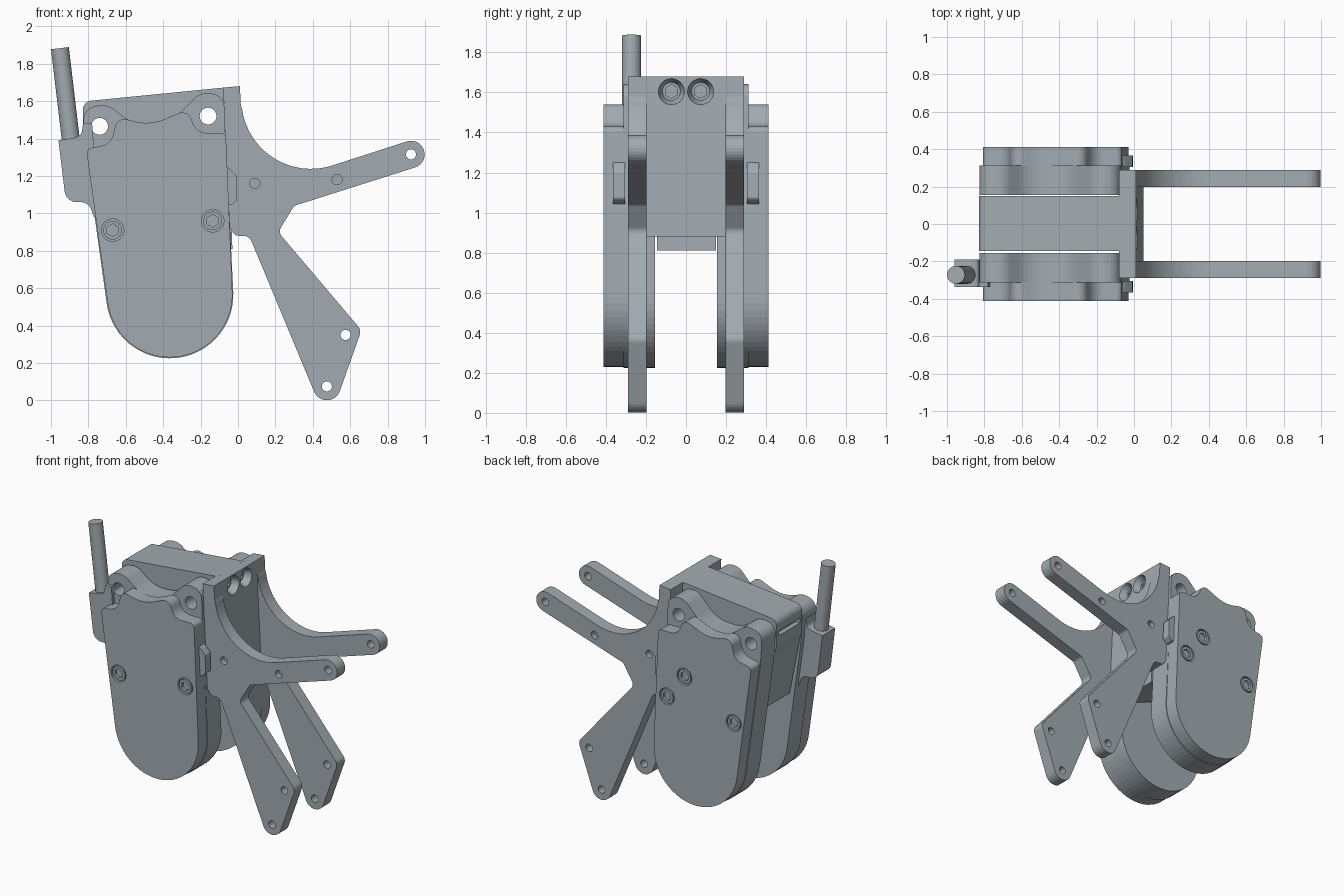
import bpy, bmesh
from math import cos, sin, radians, tan, pi
from mathutils import Vector, Matrix

old = bpy.data.objects.get("Cube")
if old:
    bpy.data.objects.remove(old, do_unlink=True)

grey = bpy.data.materials.new("blue grey")
grey.use_nodes = True
colour = (0.36, 0.41, 0.44, 1)
grey.diffuse_color = colour
grey.node_tree.nodes["Principled BSDF"].inputs["Base Color"].default_value = colour


def add(name, bm):
    bmesh.ops.recalc_face_normals(bm, faces=bm.faces)
    mesh = bpy.data.meshes.new(name)
    bm.to_mesh(mesh)
    bm.free()
    mesh.materials.append(grey)
    ob = bpy.data.objects.new(name, mesh)
    bpy.context.collection.objects.link(ob)
    return ob


def arc(cx, cz, r, a0, a1, n=14):
    angles = [radians(a0 + (a1 - a0) * i / n) for i in range(n + 1)]
    return [(cx + r * cos(a), cz + r * sin(a)) for a in angles]


def rounded(points, n=7):
    """Fillet every corner given as (x, z, radius); (x, z) stays sharp."""
    out = []
    for i, p in enumerate(points):
        c = Vector(p[:2])
        if len(p) == 2:
            out.append(c)
            continue
        u = Vector(points[i - 1][:2]) - c
        v = Vector(points[(i + 1) % len(points)][:2]) - c
        half = u.angle(v) / 2
        d = min(p[2] / tan(half), u.length * 0.48, v.length * 0.48)
        r = d * tan(half)
        u.normalize()
        v.normalize()
        centre = c + (u + v).normalized() * (r / sin(half))
        a, b = c + u * d - centre, c + v * d - centre
        for k in range(n + 1):
            t = k / n
            out.append(centre + a.lerp(b, t).normalized() * r)
    return out


def prism(name, points, y0, y1):
    """Extrude an x-z outline along y."""
    bm = bmesh.new()
    face = bm.faces.new([bm.verts.new((p[0], y0, p[1])) for p in rounded(points)])
    new = bmesh.ops.extrude_face_region(bm, geom=[face])["geom"]
    bmesh.ops.translate(bm, vec=(0, y1 - y0, 0),
                        verts=[v for v in new if isinstance(v, bmesh.types.BMVert)])
    return add(name, bm)


def rod(name, start, end, r, r2=None, sides=32):
    start, end = Vector(start), Vector(end)
    axis = end - start
    bm = bmesh.new()
    place = Matrix.Translation((start + end) / 2) @ axis.to_track_quat('Z', 'Y').to_matrix().to_4x4()
    bmesh.ops.create_cone(bm, cap_ends=True, segments=sides, radius1=r,
                          radius2=r if r2 is None else r2, depth=axis.length, matrix=place)
    return add(name, bm)


def box(name, lo, hi):
    return prism(name, [(lo[0], lo[2]), (hi[0], lo[2]), (hi[0], hi[2]), (lo[0], hi[2])], lo[1], hi[1])


def cut(ob, *cutters):
    for c in cutters:
        mod = ob.modifiers.new("cut", 'BOOLEAN')
        mod.operation, mod.solver, mod.object = 'DIFFERENCE', 'EXACT', c
        bpy.context.view_layer.objects.active = ob
        bpy.ops.object.modifier_apply(modifier=mod.name)
        bpy.data.objects.remove(c, do_unlink=True)


def drill(x, z, r, y0=-1, y1=1, sides=24):
    return rod("cutter", (x, y0, z), (x, y1, z), r, sides=sides)


EARS = [(-0.74, 1.465), (-0.16, 1.52)]
BOTTOM = arc(-0.365, 0.565, 0.335, 2.5, -172.3, 30)

cover_outline = [(-0.812, 1.345, 0.03), (-0.68, 1.37, 0.08), (-0.645, 1.515, 0.05),
                 (-0.47, 1.47, 0.3), (-0.27, 1.555, 0.05), (-0.22, 1.43, 0.08),
                 (-0.065, 1.43, 0.03)] + BOTTOM
housing_outline = [(-0.815, 1.33), (-0.83, 1.56, 0.09), (-0.7, 1.585, 0.1),
                   (-0.56, 1.475, 0.2), (-0.36, 1.485, 0.2), (-0.2, 1.65, 0.1),
                   (-0.075, 1.63, 0.08), (-0.068, 1.43)] + arc(-0.365, 0.565, 0.34, 2.5, -172.3, 30)
arm_outline = ([(-0.08, 1.672), (0.01, 1.68), (0.015, 1.58)]
               + arc(0.39, 1.61, 0.372, 188, 288, 20)
               + arc(0.925, 1.315, 0.073, 108, -72)
               + [(0.3, 1.04, 0.03), (0.215, 0.9, 0.04), (0.66, 0.375, 0.05)]
               + arc(0.475, 0.075, 0.074, -19, -157)
               + [(0.06, 0.88, 0.05), (-0.02, 0.88, 0.04), (-0.045, 0.93), (-0.05, 1.1)])

# Mirrored gearboxes, arm plates and latches
for s, side in ((-1, "right"), (1, "left")):
    housing = prism(side + "_gear_housing", housing_outline, s * 0.155, s * 0.312)
    cut(housing, *[drill(x, z, 0.045) for x, z in EARS])

    cover = prism(side + "_gear_cover", cover_outline, s * 0.312, s * 0.412)
    screws = [(-0.67, 0.91), (-0.135, 0.96)] + ([(-0.275, 1.14)] if s > 0 else [])
    for x, z in screws:
        cut(cover, drill(x, z, 0.06, s * 0.385, s * 0.5))
        screw = drill(x, z, 0.05, s * 0.38, s * 0.41)
        screw.name = side + "_cover_screw"
        cut(screw, drill(x, z, 0.034, s * 0.392, s * 0.5, 6))

    arms = prism(side + "_arm_plate", arm_outline, s * 0.198, s * 0.29)
    cut(arms, *[drill(x, z, 0.027) for x, z in ((0.925, 1.315), (0.575, 0.35), (0.475, 0.075))])
    cut(arms, *[drill(x, z, 0.027, s * 0.25, s * 0.5) for x, z in ((0.09, 1.16), (0.53, 1.18))])

    prism(side + "_latch", [(-0.07, 1.26), (-0.045, 1.24), (-0.008, 1.2, 0.02),
                            (-0.005, 1.07, 0.02), (-0.035, 1.045), (-0.07, 1.04)],
          s * 0.305, s * 0.365)

# Central body between the gearboxes
body = prism("centre_body", [(-0.83, 1.4), (-0.83, 1.598, 0.05), (-0.06, 1.674), (-0.03, 0.81),
                             (-0.12, 0.81), (-0.3, 0.88), (-0.73, 0.93), (-0.81, 1.34)], -0.145, 0.15)
cut(body, *[drill(x, z, 0.045) for x, z in EARS])
cut(body, box("cutter", (-0.9, -0.12, 1.475), (-0.795, 0.12, 1.51)))

# Front plate with two countersunk bolt holes
plate = prism("front_plate", [(-0.08, 1.672), (0.01, 1.68), (0.05, 0.88), (-0.02, 0.88, 0.04),
                              (-0.045, 0.93), (-0.05, 1.1)], -0.198, 0.198)
for y in (-0.073, 0.073):
    cut(plate, rod("cutter", (0.03, y, 1.605), (-0.035, y, 1.605), 0.072, 0.045),
        rod("cutter", (0.03, y, 1.605), (-0.06, y, 1.605), 0.034, sides=6))

# Rod and its holder at the rear
prism("rod_holder", [(-0.96, 1.39), (-0.87, 1.405), (-0.838, 1.42, 0.03), (-0.828, 1.48),
                     (-0.78, 1.48), (-0.74, 0.96), (-0.77, 0.98), (-0.8, 1.06, 0.06),
                     (-0.92, 1.06, 0.07)], -0.337, -0.19)
rod("rear_rod", (-0.89, -0.272, 1.36), (-0.952, -0.272, 1.883), 0.048)
